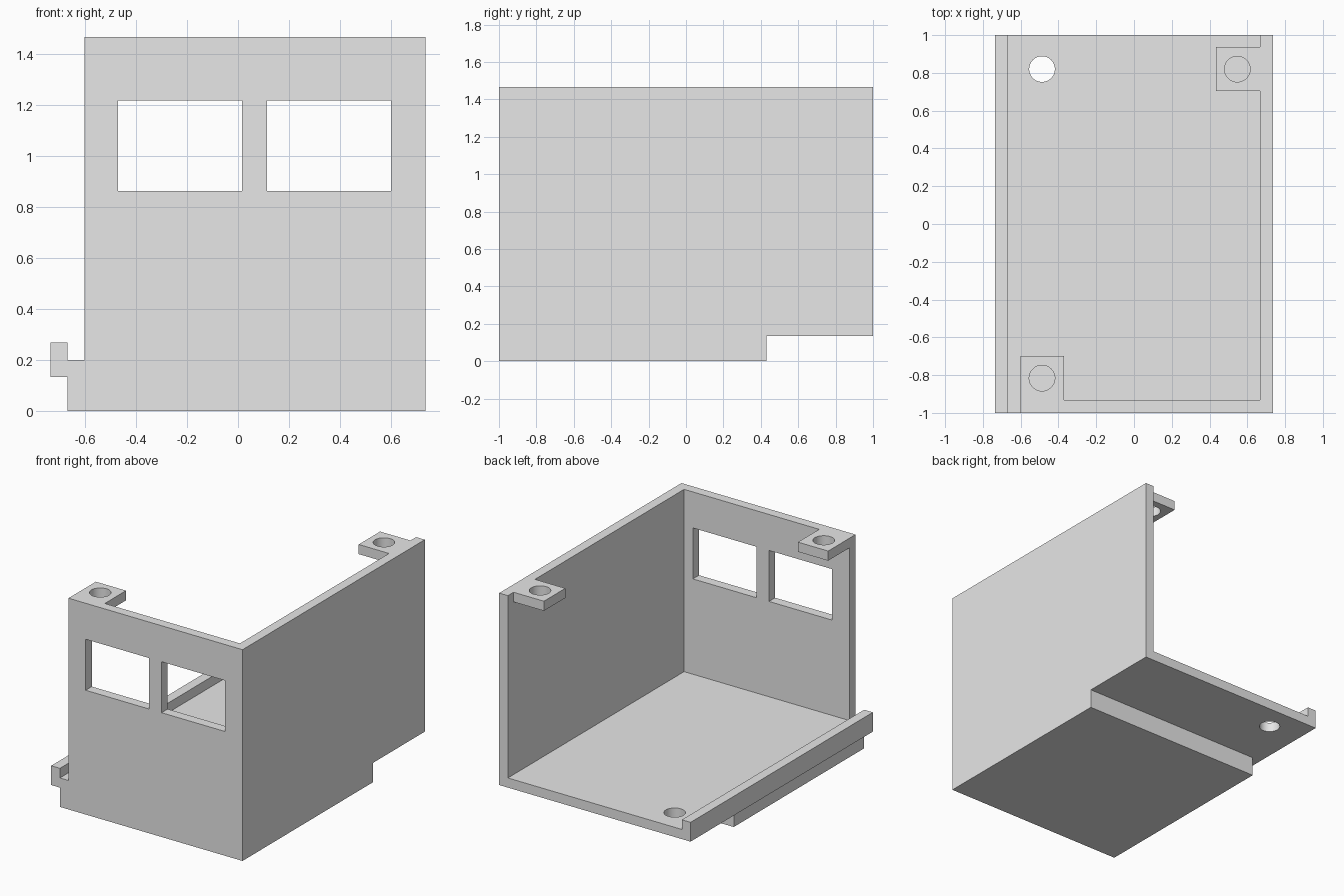
import bpy, bmesh
from mathutils import Vector

if "Cube" in bpy.data.objects:
    bpy.data.objects.remove(bpy.data.objects["Cube"], do_unlink=True)

# Overall dimensions
X, Y, TOP = 0.735, 1.0, 1.467
T = 0.067            # wall thickness
FLOOR = 2 * T + T    # top of the floor
HOLE_R = 0.068

grey = bpy.data.materials.new("light_grey")
grey.use_nodes = True
grey.diffuse_color = (0.8, 0.8, 0.8, 1)
grey.node_tree.nodes["Principled BSDF"].inputs["Base Color"].default_value = (0.8, 0.8, 0.8, 1)


def prism(name, outline, depth):
    """Extrude a closed outline of 3D points along the depth vector."""
    bm = bmesh.new()
    face = bm.faces.new([bm.verts.new(p) for p in outline])
    new = bmesh.ops.extrude_face_region(bm, geom=[face])["geom"]
    bmesh.ops.translate(bm, vec=Vector(depth),
                        verts=[v for v in new if isinstance(v, bmesh.types.BMVert)])
    bmesh.ops.recalc_face_normals(bm, faces=bm.faces)
    mesh = bpy.data.meshes.new(name)
    bm.to_mesh(mesh)
    bm.free()
    obj = bpy.data.objects.new(name, mesh)
    bpy.context.collection.objects.link(obj)
    mesh.materials.append(grey)
    return obj


def box(name, x0, x1, y0, y1, z0, z1):
    return prism(name, [(x0, y0, z0), (x1, y0, z0), (x1, y1, z0), (x0, y1, z0)],
                 (0, 0, z1 - z0))


def drill(x, y, z):
    bpy.ops.mesh.primitive_cylinder_add(vertices=48, radius=HOLE_R, depth=4 * T,
                                        location=(x, y, z))
    return bpy.context.object


def combine(target, part, operation):
    """Apply a boolean and discard the helper."""
    mod = target.modifiers.new(operation.lower(), "BOOLEAN")
    mod.operation, mod.solver, mod.object = operation, "EXACT", part
    bpy.context.view_layer.objects.active = target
    bpy.ops.object.modifier_apply(modifier=mod.name)
    bpy.data.objects.remove(part, do_unlink=True)


# Floor, edge lip and tall side wall as one profile
profile = [(-X, 2 * T), (X, 2 * T), (X, TOP), (X - T, TOP), (X - T, FLOOR),
           (T - X, FLOOR), (T - X, 4 * T), (-X, 4 * T)]
body = prism("enclosure_body", [(x, -Y, z) for x, z in profile], (0, 2 * Y, 0))

# Raised block under the floor, front wall and corner screw tabs
tab_z = TOP - T
for part in (
    box("base_block", T - X, X, -Y, 0.43, 0, 2.5 * T),
    box("front_wall", -0.602, X, -Y, T - Y, 2.5 * T, TOP),
    box("front_tab", -0.602, -0.37, -Y, -0.7, tab_z, TOP),
    box("back_tab", 0.435, X - T / 2, 0.703, 0.938, tab_z, TOP),
):
    combine(body, part, "UNION")

# Two window openings in the front wall
for x0, x1 in ((-0.47, 0.015), (0.113, 0.6)):
    combine(body, box("window_cutter", x0, x1, -Y - T, 2 * T - Y, 0.863, 1.217), "DIFFERENCE")

# Screw holes through the tabs and the floor
for x, y, z in ((-0.487, -0.816, TOP), (0.547, 0.82, TOP), (-0.487, 0.82, FLOOR)):
    combine(body, drill(x, y, z), "DIFFERENCE")

# Smooth hole walls, crisp edges elsewhere
body.data.materials.clear()
body.data.materials.append(grey)
bpy.ops.object.select_all(action="DESELECT")
body.select_set(True)
bpy.context.view_layer.objects.active = body
bpy.ops.object.shade_smooth_by_angle(angle=0.5)
